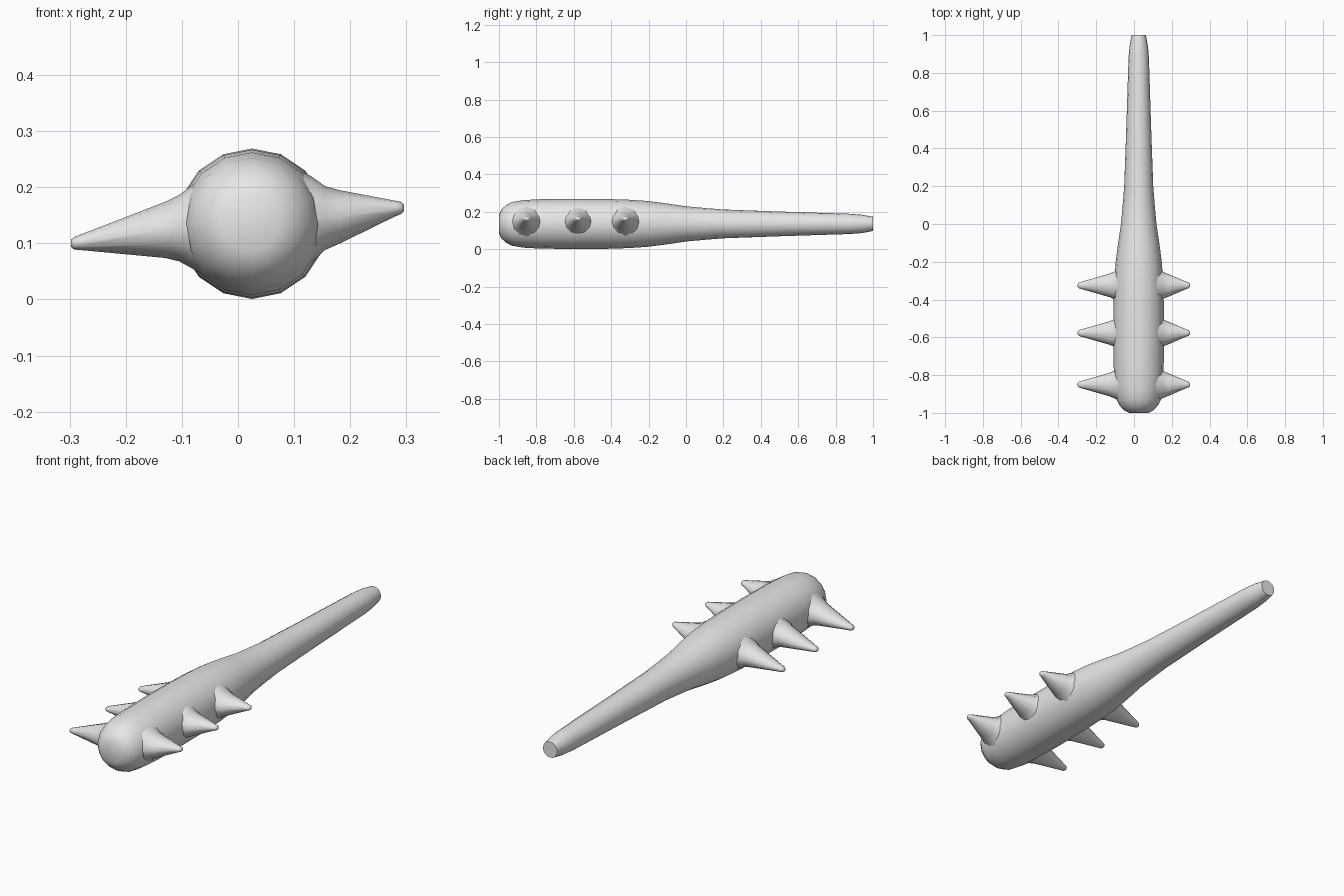
import bpy, bmesh, math
from mathutils import Vector

cube = bpy.data.objects.get("Cube")
if cube:
    bpy.data.objects.remove(cube, do_unlink=True)

grey = bpy.data.materials.new("light_grey")
grey.use_nodes = True
grey.diffuse_color = (0.8, 0.8, 0.8, 1)
grey.node_tree.nodes["Principled BSDF"].inputs["Base Color"].default_value = (0.8, 0.8, 0.8, 1)


def loft(name, rings, u, v, sides):
    """Skin a closed tube through rings given as (centre, radius along u, radius along v)."""
    bm = bmesh.new()
    loops = []
    for centre, ru, rv in rings:
        loop = []
        for i in range(sides):
            a = math.tau * i / sides
            loop.append(bm.verts.new(Vector(centre) + u * ru * math.cos(a) + v * rv * math.sin(a)))
        loops.append(loop)
    for a, b in zip(loops, loops[1:]):
        for i in range(sides):
            j = (i + 1) % sides
            bm.faces.new((a[i], a[j], b[j], b[i]))
    bm.faces.new(loops[0])
    bm.faces.new(loops[-1])
    bmesh.ops.recalc_face_normals(bm, faces=bm.faces)
    mesh = bpy.data.meshes.new(name)
    bm.to_mesh(mesh)
    bm.free()
    mesh.materials.append(grey)
    obj = bpy.data.objects.new(name, mesh)
    bpy.context.collection.objects.link(obj)
    bpy.ops.object.select_all(action="DESELECT")
    obj.select_set(True)
    bpy.context.view_layer.objects.active = obj
    bpy.ops.object.shade_smooth_by_angle(angle=math.radians(60))
    return obj


X, Y, Z = Vector((1, 0, 0)), Vector((0, 1, 0)), Vector((0, 0, 1))
CX, CZ = 0.025, 0.135

# Club: rounded heavy head tapering into the grip (y, radius)
profile = [(-1, 0.05), (-0.985, 0.08), (-0.96, 0.102), (-0.93, 0.117), (-0.87, 0.127),
           (-0.78, 0.132), (-0.6, 0.134), (-0.42, 0.133), (-0.3, 0.129), (-0.2, 0.122),
           (-0.1, 0.109), (0, 0.094), (0.1, 0.085), (0.2, 0.077), (0.5, 0.066),
           (0.88, 0.054), (0.94, 0.049), (1, 0.038)]
loft("club_body", [((CX, y, CZ), r, r) for y, r in profile], Z, X, 16)

# Spikes: three per side, flared where they leave the head (x, z, y radius, z radius)
left = [(0.09, 0.14, 0.098, 0.098), (0.13, 0.143, 0.084, 0.077), (0.155, 0.145, 0.071, 0.057),
        (0.18, 0.147, 0.061, 0.048), (0.28, 0.162, 0.018, 0.014), (0.29, 0.163, 0.015, 0.011),
        (0.296, 0.163, 0.007, 0.006)]
right = [(-0.05, 0.133, 0.098, 0.095), (-0.085, 0.129, 0.084, 0.072), (-0.105, 0.127, 0.073, 0.059),
         (-0.13, 0.124, 0.062, 0.050), (-0.28, 0.102, 0.019, 0.014), (-0.292, 0.1, 0.015, 0.011),
         (-0.298, 0.1, 0.007, 0.006)]
for side, rings in (("left", left), ("right", right)):
    for place, y in (("front", -0.85), ("middle", -0.577), ("back", -0.325)):
        loft(f"{side}_{place}_spike",
             [((x, y, z), ry, rz) for x, z, ry, rz in rings], Y, Z, 12)
